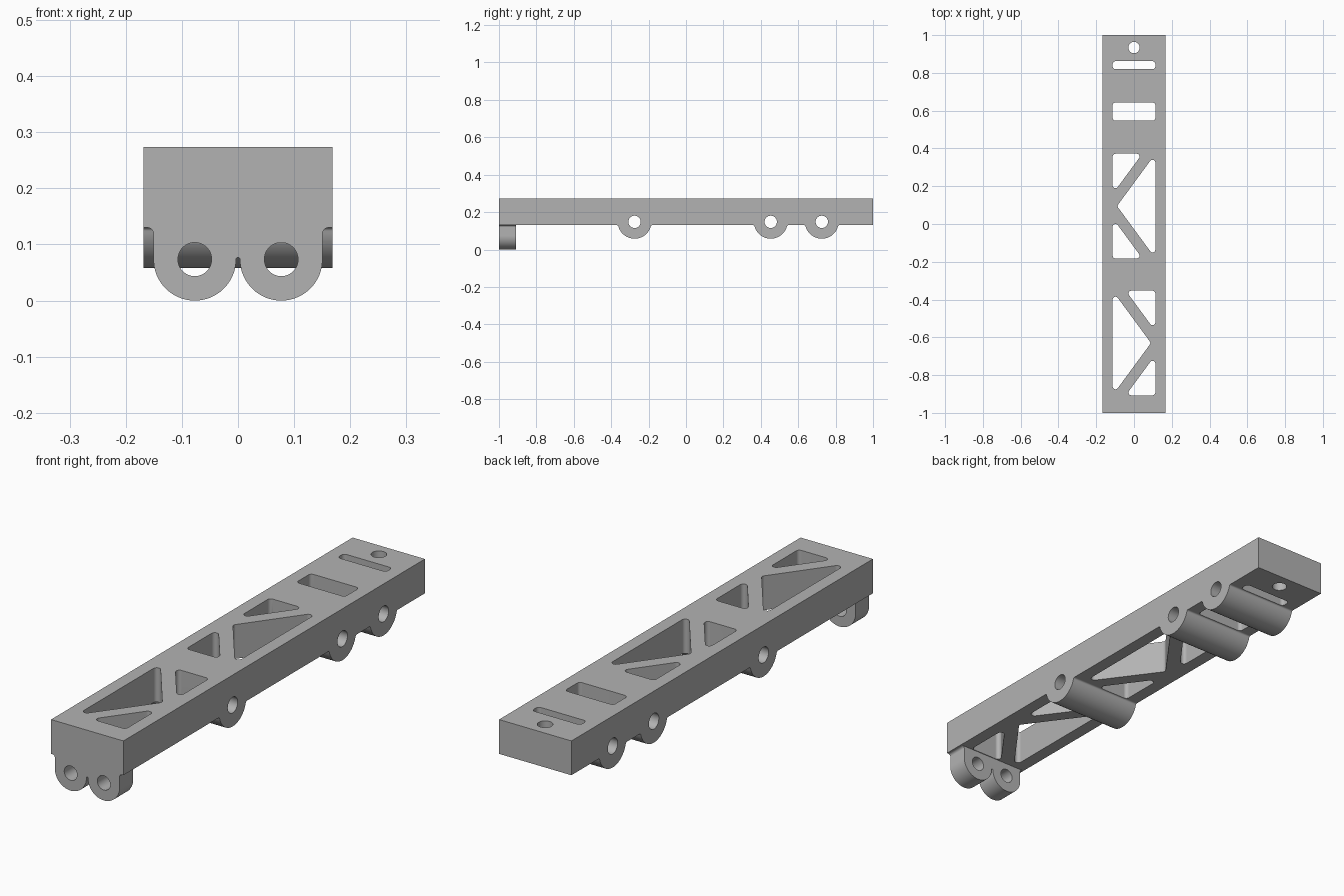
import bpy, bmesh
from math import sin, cos, pi, atan2, sqrt
from mathutils import Vector

if "Cube" in bpy.data.objects:
    bpy.data.objects.remove(bpy.data.objects["Cube"], do_unlink=True)

HALF_W, DECK_Z, TOP_Z = 0.168, 0.13, 0.274


def arc(cx, cy, r, a0, a1, n):
    return [(cx + r * cos(a0 + (a1 - a0) * i / n), cy + r * sin(a0 + (a1 - a0) * i / n))
            for i in range(n + 1)]


def mirrored(half):
    """Close a half profile by reflecting it in its own vertical axis."""
    return half + [(-u, v) for u, v in reversed(half) if abs(u) > 1e-5]


def rounded(points, r=0.015, n=8):
    """Polygon with every corner replaced by a tangent arc."""
    out = []
    for i, p in enumerate(points):
        p = Vector(p)
        a = (Vector(points[i - 1]) - p).normalized()
        b = (Vector(points[(i + 1) % len(points)]) - p).normalized()
        half = a.angle(b) / 2
        c = p + (a + b).normalized() * (r / sin(half))
        start = p + a * (r / sin(half)) * cos(half) - c
        end = p + b * (r / sin(half)) * cos(half) - c
        a0 = atan2(start.y, start.x)
        turn = (atan2(end.y, end.x) - a0 + pi) % (2 * pi) - pi
        out += arc(c.x, c.y, r, a0, a0 + turn, n)
    return out


def box(u0, u1, v0, v1):
    return [(u0, v0), (u1, v0), (u1, v1), (u0, v1)]


def circle(cx, cy, r, n=48):
    return arc(cx, cy, r, 0, 2 * pi, n)[:-1]


PLACE = {"x": lambda u, v, w: (w, u, v),
         "y": lambda u, v, w: (u, w, v),
         "z": lambda u, v, w: (u, v, w)}


def prisms(name, items):
    """One object made of profiles, each extruded along an axis."""
    bm = bmesh.new()
    for profile, axis, lo, hi in items:
        ends = [[bm.verts.new(PLACE[axis](u, v, w)) for u, v in profile] for w in (lo, hi)]
        bm.faces.new(ends[0])
        bm.faces.new(ends[1])
        for i in range(len(profile)):
            bm.faces.new((ends[0][i - 1], ends[0][i], ends[1][i], ends[1][i - 1]))
    bmesh.ops.recalc_face_normals(bm, faces=bm.faces)
    mesh = bpy.data.meshes.new(name)
    bm.to_mesh(mesh)
    bm.free()
    obj = bpy.data.objects.new(name, mesh)
    bpy.context.collection.objects.link(obj)
    return obj


def combine(target, tool, operation):
    mod = target.modifiers.new(operation.lower(), "BOOLEAN")
    mod.object, mod.operation, mod.solver = tool, operation, "EXACT"
    bpy.context.view_layer.objects.active = target
    bpy.ops.object.modifier_apply(modifier=mod.name)
    bpy.data.objects.remove(tool, do_unlink=True)


# Cross tubes under the deck, blended into it by a small fillet
TUBE_Y, TUBE_Z, TUBE_R, FILLET = (-0.275, 0.453, 0.726), 0.148, 0.09, 0.008
dz = TUBE_Z - DECK_Z + FILLET
du = sqrt((TUBE_R + FILLET) ** 2 - dz ** 2)
tube_half = ([(0, 0.2), (du, 0.2)]
             + arc(du, DECK_Z - FILLET, FILLET, pi / 2, atan2(dz, -du), 6)
             + arc(0, TUBE_Z, TUBE_R, atan2(-dz, du), -pi / 2, 24))
tube = mirrored(tube_half)
tubes = [([(u + y, v) for u, v in tube], "x", -HALF_W, HALF_W) for y in TUBE_Y]

# Twin-ring lug under the front end
LUG_X, LUG_Z, LUG_R, BLEND = 0.077, 0.0735, 0.0735, 0.011
edge, gap = LUG_X + LUG_R, LUG_X - LUG_R
lug_half = ([(0, 0.2), (edge + BLEND, 0.2)]
            + arc(edge + BLEND, DECK_Z - BLEND, BLEND, pi / 2, pi, 8)
            + arc(LUG_X, LUG_Z, LUG_R, 0, -pi, 40)
            + arc(0, LUG_Z, gap, 0, pi / 2, 4)[1:])
lug_half[-1] = (0, lug_half[-1][1])
lug = [(mirrored(lug_half), "y", -1, -0.91)]

frame = prisms("truss_beam", [(box(-HALF_W, HALF_W, -1, 1), "z", DECK_Z, TOP_Z)])
combine(frame, prisms("tubes_and_lug", tubes + lug), "UNION")

# Lightening pockets: one large and two small triangles per truss bay
outlines = [rounded(box(-0.113, 0.113, 0.547, 0.643)),
            rounded(box(-0.113, 0.113, 0.82, 0.862)),
            circle(0, 0.934, 0.03)]
for side, cy in ((1, 0.095), (-1, -0.63)):
    outlines.append(rounded([(-0.09 * side, cy), (0.113 * side, cy + 0.276),
                             (0.113 * side, cy - 0.276)]))
    for s in (1, -1):
        outlines.append(rounded([(-0.113 * side, cy + 0.277 * s), (0.044 * side, cy + 0.277 * s),
                                 (-0.113 * side, cy + 0.064 * s)]))
cuts = [(o, "z", -0.1, 0.4) for o in outlines]

# Pin holes through the tubes and the lug
cuts += [(circle(y, TUBE_Z, 0.033), "x", -0.3, 0.3) for y in TUBE_Y]
cuts += [(circle(s * LUG_X, LUG_Z, 0.03), "y", -1.1, -0.85) for s in (1, -1)]
combine(frame, prisms("cutters", cuts), "DIFFERENCE")

# Single grey finish
grey = bpy.data.materials.new("plain_grey")
grey.use_nodes = True
colour = (0.45, 0.45, 0.45, 1)
grey.diffuse_color = colour
grey.node_tree.nodes["Principled BSDF"].inputs["Base Color"].default_value = colour
frame.data.materials.clear()
frame.data.materials.append(grey)
for face in frame.data.polygons:
    face.material_index = 0

# Smooth the curved walls, keep corners crisp and flats flat
bpy.ops.object.select_all(action="DESELECT")
frame.select_set(True)
bpy.context.view_layer.objects.active = frame
bpy.ops.object.shade_smooth_by_angle(angle=pi / 6)
weighted = frame.modifiers.new("weighted_normals", "WEIGHTED_NORMAL")
weighted.keep_sharp = True
